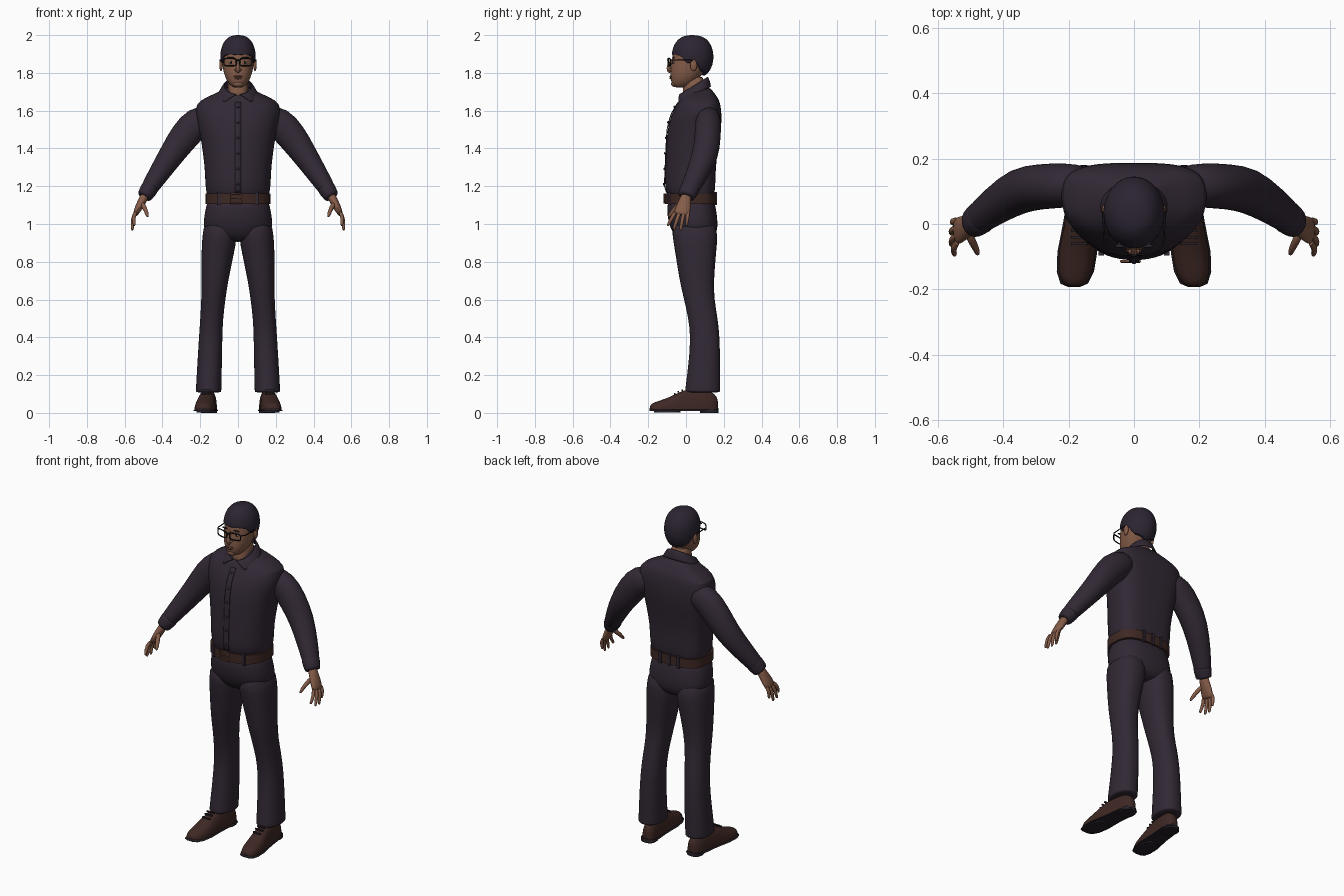
import bpy, bmesh, math
from mathutils import Vector

if "Cube" in bpy.data.objects:
    bpy.data.objects.remove(bpy.data.objects["Cube"])


def material(name, *rgb):
    m = bpy.data.materials.new(name)
    m.use_nodes = True
    m.diffuse_color = (*rgb, 1)
    m.node_tree.nodes["Principled BSDF"].inputs["Base Color"].default_value = (*rgb, 1)
    return m


cloth = material("dark plum cloth", .031, .021, .034)
hair_mat = material("dark hair", .025, .018, .032)
skin = material("brown skin", .235, .108, .066)
lip_mat = material("lip", .17, .07, .05)
leather = material("brown leather", .048, .021, .017)
sole_mat = material("dark sole", .02, .015, .02)
brass = material("buckle", .19, .08, .05)
black = material("black frame", .008, .007, .009)
white = material("eye white", .42, .36, .33)


def finish(name, bm, mat, sub=0, mirror=False, thick=0):
    """Turn a bmesh into a smooth object with its modifiers."""
    bmesh.ops.recalc_face_normals(bm, faces=bm.faces)
    mesh = bpy.data.meshes.new(name)
    bm.to_mesh(mesh)
    bm.free()
    mesh.materials.append(mat)
    mesh.polygons.foreach_set("use_smooth", [True] * len(mesh.polygons))
    mesh.set_sharp_from_angle(angle=math.radians(50))
    ob = bpy.data.objects.new(name, mesh)
    bpy.context.scene.collection.objects.link(ob)
    if thick:
        ob.modifiers.new("Solid", "SOLIDIFY").thickness = thick
    if mirror:
        ob.modifiers.new("Mirror", "MIRROR").use_mirror_merge = False
    if sub:
        s = ob.modifiers.new("Subdivision", "SUBSURF")
        s.levels = s.render_levels = sub
    return ob


def loft(name, rings, mat, sub=1, mirror=False, closed=True, cap=True, thick=0):
    """Bridge a list of point rings."""
    bm = bmesh.new()
    rows = [[bm.verts.new(p) for p in r] for r in rings]
    n = len(rows[0])
    for a, b in zip(rows, rows[1:]):
        for i in range(n if closed else n - 1):
            j = (i + 1) % n
            bm.faces.new((a[i], a[j], b[j], b[i]))
    if cap:
        bm.faces.new(rows[0])
        bm.faces.new(rows[-1])
    return finish(name, bm, mat, sub, mirror, thick)


def power(v, n):
    return math.copysign(abs(v) ** (2 / n), v)


def section(z, front, back, half, cx=0, nf=2.2, nb=2.6, mid=.52, count=28):
    """Horizontal outline, with separate roundness in front and behind."""
    ym = front + mid * (back - front)
    ring = []
    for i in range(count):
        a = math.tau * i / count
        c, s = math.cos(a), math.sin(a)
        n, ry = (nf, ym - front) if s < 0 else (nb, back - ym)
        ring.append((cx + half * power(c, n), ym + ry * power(s, n), z))
    return ring


def tube(name, path, mat, sub=1, mirror=True, count=12):
    """Sweep an ellipse along points (x, y, z, radius across, radius along y)."""
    pts = [Vector(p[:3]) for p in path]
    rings = []
    for i, p in enumerate(pts):
        t = (pts[min(i + 1, len(pts) - 1)] - pts[max(i - 1, 0)]).normalized()
        side = Vector((0, 1, 0))
        side = (side - t * side.dot(t)).normalized()
        up = t.cross(side)
        angles = [math.tau * k / count for k in range(count)]
        rings.append([p + up * path[i][3] * math.cos(a) + side * path[i][4] * math.sin(a) for a in angles])
    return loft(name, rings, mat, sub, mirror)


def ball(name, centre, radii, mat, mirror=False):
    bm = bmesh.new()
    bmesh.ops.create_uvsphere(bm, u_segments=16, v_segments=10, radius=1)
    for v in bm.verts:
        v.co = Vector(c + r * k for c, r, k in zip(centre, radii, v.co))
    return finish(name, bm, mat, 0, mirror)


def box(name, centre, size, mat, mirror=False):
    bm = bmesh.new()
    bmesh.ops.create_cube(bm, size=1)
    for v in bm.verts:
        v.co = Vector(c + s * k for c, s, k in zip(centre, size, v.co))
    return finish(name, bm, mat, 0, mirror)


def wire(name, pts, radius, mat, cyclic=False):
    cu = bpy.data.curves.new(name, "CURVE")
    cu.dimensions, cu.bevel_depth, cu.bevel_resolution = "3D", radius, 2
    sp = cu.splines.new("POLY")
    sp.points.add(len(pts) - 1)
    for q, p in zip(sp.points, pts):
        q.co = (*p, 1)
    sp.use_cyclic_u = cyclic
    cu.materials.append(mat)
    bpy.context.scene.collection.objects.link(bpy.data.objects.new(name, cu))


def interpolate(table, x):
    for (x0, y0), (x1, y1) in zip(table, table[1:]):
        if x <= x1:
            return y0 + (y1 - y0) * max(0, x - x0) / (x1 - x0)
    return table[-1][1]


# Shirt body, button strip and buttons
torso = [(1.12, -.09, .145, .155), (1.16, -.1, .15, .166), (1.2, -.114, .156, .174),
         (1.3, -.11, .157, .176), (1.4, -.106, .17, .19), (1.5, -.1, .186, .205),
         (1.58, -.08, .19, .225), (1.64, -.045, .182, .225), (1.67, -.03, .168, .17),
         (1.7, .0, .145, .1), (1.73, .02, .12, .06)]
loft("shirt_body", [section(*r, nb=3.2, mid=.58) for r in torso], cloth)
front = [(r[0], r[1]) for r in torso]
heights = [1.165 + .02 * i for i in range(25)]
loft("button_strip", [[(x, interpolate(front, z) - .003, z) for x in (-.016, 0, .016)] for z in heights],
     cloth, 0, closed=False, cap=False, thick=.005)
for i in range(6):
    z = 1.21 + .082 * i
    ball("shirt_button", (0, interpolate(front, z) - .005, z), (.007, .004, .007), hair_mat)

# Folded collar, open at the front
top, bottom = [], []
for i in range(33):
    a = math.tau * i / 32
    b = .7 + (math.tau - 1.4) * i / 32
    y = .04 - .076 * math.cos(a)
    top.append((.074 * math.sin(a), y, 1.69 + .6 * (y + .036)))
    k = (1 - math.cos(b)) / 2
    bottom.append((.11 * math.sin(b), .04 - (.115 - .02 * k) * math.cos(b), 1.62 + .105 * k ** .7))
middle = [Vector(p).lerp(Vector(q), .45) + Vector((0, 0, .008)) for p, q in zip(top, bottom)]
loft("collar", [top, middle, bottom], cloth, 1, closed=False, cap=False, thick=.008)

# Sleeves and cuffs
tube("sleeve", [(.13, .12, 1.575, .06, .06), (.215, .118, 1.545, .086, .07), (.285, .115, 1.465, .082, .07),
                (.35, .105, 1.37, .068, .072), (.42, .06, 1.265, .056, .06),
                (.475, .017, 1.18, .045, .05), (.492, .003, 1.15, .038, .043)], cloth, 1, count=20)
tube("cuff", [(.464, .025, 1.195, .044, .05), (.466, .023, 1.192, .049, .054), (.495, .001, 1.146, .041, .047),
              (.497, 0, 1.143, .036, .042)], cloth, 1, count=20)

# Hands
tube("palm", [(.488, .006, 1.16, .024, .028), (.503, -.004, 1.13, .023, .031), (.522, -.012, 1.095, .022, .04),
              (.54, -.022, 1.058, .016, .044), (.545, -.025, 1.045, .01, .038)], skin)
tips = [(.55, -.097, .99), (.56, -.066, .968), (.56, -.03, .965), (.555, .002, .99)]
for i, tip in enumerate(tips):
    base = Vector((.538, -.054 + .022 * i, 1.066))
    end = Vector(tip)
    knuckle = base.lerp(end, .45) + Vector((.012, 0, .004))
    tube("finger", [(*base, .011, .012), (*knuckle, .011, .011), (*base.lerp(end, .9), .009, .009),
                    (*end, .005, .005)], skin, count=8)
tube("thumb", [(.512, -.02, 1.115, .014, .016), (.494, -.055, 1.085, .013, .014), (.482, -.08, 1.055, .011, .011),
               (.477, -.095, 1.035, .006, .006)], skin, count=8)

# Trousers
hips = [(1.13, -.095, .148, .162), (1.1, -.1, .155, .168), (1.04, -.1, .166, .18), (.98, -.085, .169, .187),
        (.93, -.055, .155, .15), (.905, -.02, .12, .08)]
loft("trouser_hips", [section(*r) for r in hips], cloth)
leg = [(1.03, .012, .178, -.08, .16), (.93, .004, .19, -.072, .168), (.85, .02, .194, -.057, .16),
       (.7, .052, .194, -.035, .147), (.6, .067, .194, -.01, .15), (.5, .079, .2, .012, .168),
       (.4, .083, .207, .025, .179), (.25, .085, .216, .012, .181), (.13, .088, .223, -.004, .181),
       (.112, .088, .223, -.005, .181), (.108, .091, .22, -.001, .178)]
loft("trouser_leg", [section(z, f, b, (o - i) / 2, (o + i) / 2, nb=2.3) for z, i, o, f, b in leg],
     cloth, 1, True)

# Belt, loops and buckle
loft("belt", [section(z, -.11, .16, .173, nb=3) for z in (1.107, 1.162)], leather, 0)
for y, x in ((-.088, .1), (.157, .06)):
    box("belt_loop", (x, y, 1.135), (.016, .016, .07), cloth, True)
box("belt_loop_back", (0, .16, 1.135), (.016, .01, .07), cloth)
corners = [(-.04, 1.11), (.018, 1.11), (.018, 1.16), (-.04, 1.16)]
wire("belt_buckle", [(x, -.114, z) for x, z in corners], .004, brass, True)
wire("buckle_pin", [(-.04, -.116, 1.135), (.018, -.116, 1.135)], .003, brass)

# Shoes: sections from toe to heel as (y, half width, height)
shoe = [(-.192, .014, .036), (-.182, .038, .05), (-.145, .053, .064), (-.085, .057, .084), (-.035, .052, .113),
        (.02, .047, .13), (.11, .045, .128), (.155, .036, .1), (.171, .016, .07)]


def shoe_rings(grow, low, height):
    rings = []
    for y, w, h in shoe:
        cx = .165 - .1 * y
        a = [math.tau * k / 20 for k in range(20)]
        rings.append([(cx + (w + grow) * power(math.cos(t), 2.6), y * (1 + grow),
                       low + (height or h - low) * max(0, power(math.sin(t), 2.3))) for t in a])
    return rings


loft("shoe_upper", shoe_rings(0, .016, 0), leather, 1, True)
loft("shoe_sole", shoe_rings(.004, .009, .016), sole_mat, 0, True)
loft("shoe_heel", [section(z, .075, .171, .043, .153) for z in (0, .02)], sole_mat, 0, True)
loft("shoe_ball", [section(z, -.17, -.03, .046, .175) for z in (.001, .02)], sole_mat, 0, True)
for y, z in ((-.06, .104), (-.04, .116), (-.02, .124)):
    box("shoe_lace", (.168, y, z - .003), (.05, .008, .008), sole_mat, True)

# Neck and head
loft("neck", [section(*r) for r in ((1.62, -.01, .1, .06), (1.69, -.022, .105, .055), (1.73, -.012, .1, .054),
                                    (1.79, -.01, .095, .055))], skin)
head = [(1.722, -.058, -.01, .02), (1.732, -.072, .03, .04), (1.76, -.08, .06, .061), (1.79, -.083, .085, .072),
        (1.82, -.081, .11, .08), (1.86, -.075, .13, .085), (1.9, -.072, .135, .084), (1.94, -.06, .125, .075),
        (1.97, -.03, .095, .045), (1.98, .01, .06, .02)]
loft("head", [section(*r, nb=2.2, mid=.55) for r in head], skin)
ball("ear", (.09, .04, 1.84), (.009, .018, .031), skin, True)
tube("nose", [(0, -.066, 1.875, .006, .009), (0, -.086, 1.85, .008, .009), (0, -.094, 1.825, .012, .013),
              (0, -.086, 1.811, .014, .015), (0, -.078, 1.807, .008, .012)], skin, 1, False)
ball("nostril", (.011, -.083, 1.817), (.007, .01, .007), skin, True)
ball("upper_lip", (0, -.081, 1.781), (.024, .007, .005), lip_mat)
ball("lower_lip", (0, -.08, 1.772), (.02, .008, .006), lip_mat)
ball("chin", (0, -.063, 1.742), (.026, .016, .016), skin)
ball("eye", (.036, -.064, 1.856), (.014, .006, .006), white, True)
ball("iris", (.036, -.068, 1.856), (.006, .004, .006), black, True)
ball("eyebrow", (.038, -.067, 1.881), (.021, .006, .004), hair_mat, True)

# Hair cap with a hairline that dips at the sideburns and nape
hairline = [(0, 1.893), (35, 1.896), (58, 1.885), (70, 1.85), (82, 1.85), (95, 1.868), (118, 1.81), (180, 1.782)]
rings = []
for k in range(13):
    ring = []
    for i in range(48):
        deg = 7.5 * i
        a = math.radians(deg)
        low = math.asin((interpolate(hairline, min(deg, 360 - deg)) - 1.885) / .115)
        t = max(0, k - 1) / 11
        e = low + (math.radians(88) - low) * t
        r = math.cos(e) ** .75 * (.86 if k == 0 else 1)
        ring.append((.094 * r * math.sin(a), .035 - .111 * r * math.cos(a), 1.885 + .115 * math.sin(e)))
    rings.append(ring)
loft("hair", rings, hair_mat)

# Glasses
for s in (1, -1):
    rim = []
    for i in range(20):
        a = math.tau * i / 20
        x = .042 + .033 * power(math.cos(a), 4)
        rim.append((s * x, -.094 + .25 * max(0, x - .03), 1.857 + .02 * power(math.sin(a), 4)))
    wire("glasses_rim", rim, .0035, black, True)
    wire("glasses_temple", [(s * .074, -.083, 1.868), (s * .09, -.06, 1.868), (s * .095, .03, 1.868),
                            (s * .093, .05, 1.85)], .003, black)
wire("glasses_bridge", [(-.01, -.095, 1.866), (0, -.098, 1.868), (.01, -.095, 1.866)], .0035, black)
